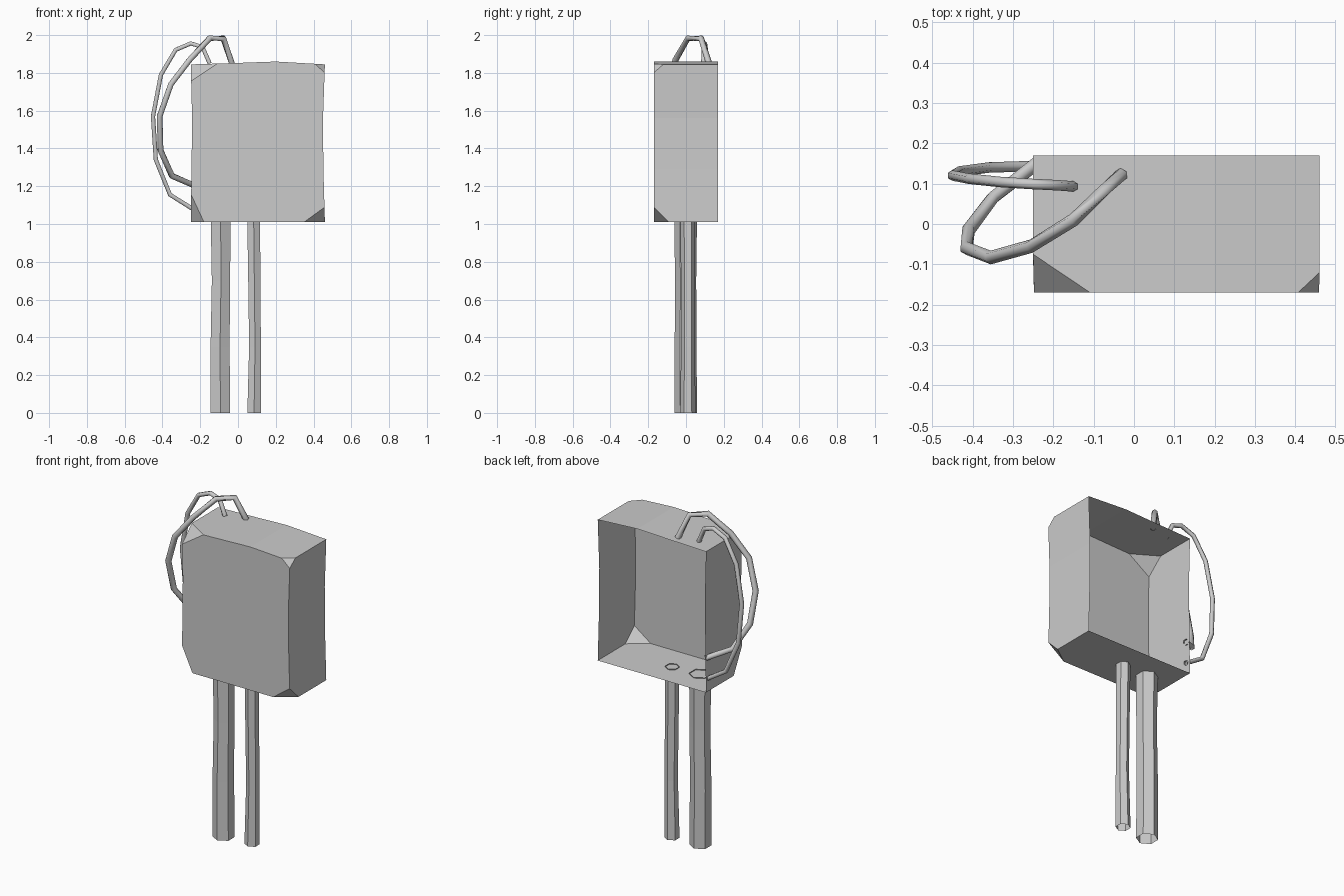
import bpy, bmesh, math
from mathutils import Vector

if "Cube" in bpy.data.objects:
    bpy.data.objects.remove(bpy.data.objects["Cube"])


def finish(name, bm, smooth=False):
    bmesh.ops.recalc_face_normals(bm, faces=bm.faces)
    mesh = bpy.data.meshes.new(name)
    bm.to_mesh(mesh)
    bm.free()
    for p in mesh.polygons:
        p.use_smooth = smooth
    ob = bpy.data.objects.new(name, mesh)
    bpy.context.collection.objects.link(ob)
    return ob


def tube(name, path, radii, sides=6, smooth=False):
    """Open tube along a path; the first vertex of each ring points along +y."""
    pts = [Vector(p) for p in path]
    bm = bmesh.new()
    rings = []
    for i, p in enumerate(pts):
        a = (p - pts[i - 1]).normalized() if i else Vector()
        b = (pts[i + 1] - p).normalized() if i < len(pts) - 1 else Vector()
        t = (a + b).normalized()
        u = Vector((0, 1, 0))
        u = (u - t * u.dot(t)).normalized()
        v = t.cross(u)
        ring = []
        for k in range(sides):
            ang = 2 * math.pi * k / sides
            ring.append(bm.verts.new(p + radii[i] * (u * math.cos(ang) + v * math.sin(ang))))
        rings.append(ring)
    for r, s in zip(rings, rings[1:]):
        for k in range(sides):
            n = (k + 1) % sides
            bm.faces.new((r[k], r[n], s[n], s[k]))
    return finish(name, bm, smooth)


# Body: slightly warped shell, open at the back
outline = [(-0.25, 1.01), (0.46, 1.01), (0.452, 1.29), (0.45, 1.56), (0.46, 1.845),
           (0.20, 1.86), (-0.02, 1.852), (-0.25, 1.845), (-0.243, 1.56), (-0.246, 1.29)]
bm = bmesh.new()
front = [bm.verts.new((x, -0.17, z)) for x, z in outline]
back = [bm.verts.new((x, 0.17, z)) for x, z in outline]
bm.faces.new(front)
for i in range(len(outline)):
    j = (i + 1) % len(outline)
    bm.faces.new((front[i], front[j], back[j], back[i]))

# Front corners cut off: corner x, z and cut lengths along x, y, z
for x, z, cx, cy, cz in [(-0.25, 1.845, 0.135, 0.095, 0.09), (0.46, 1.845, 0.05, 0.05, 0.045),
                         (0.46, 1.01, 0.11, 0.08, 0.08), (-0.25, 1.01, 0.07, 0.08, 0.15)]:
    sx = 1 if x > 0 else -1
    sz = 1 if z > 1.5 else -1
    normal = Vector((sx / cx, -1 / cy, sz / cz)).normalized()
    cut = bmesh.ops.bisect_plane(bm, geom=bm.verts[:] + bm.edges[:] + bm.faces[:],
                                 plane_co=(x - sx * cx, -0.17, z), plane_no=normal,
                                 clear_outer=True)
    edges = [e for e in cut["geom_cut"] if isinstance(e, bmesh.types.BMEdge)]
    bmesh.ops.edgenet_fill(bm, edges=edges)
finish("body", bm)

# Legs: open six-sided posts with a slight wobble
tube("thick_leg", [(-0.093, -0.002, 0), (-0.095, -0.002, 0.35), (-0.09, -0.002, 0.7), (-0.092, -0.002, 1.015)],
     [0.06, 0.058, 0.056, 0.06])
tube("thin_leg", [(0.085, 0.01, 0), (0.09, 0.01, 0.35), (0.087, 0.01, 0.65), (0.083, 0.01, 1.015)],
     [0.041, 0.036, 0.037, 0.039])

# Arching arms, from the top of the body round to its left side
tube("thick_arm", [(-0.032, 0.122, 1.85), (-0.078, 0.08, 1.983), (-0.15, 0.01, 1.983),
                   (-0.255, -0.055, 1.87), (-0.355, -0.083, 1.74), (-0.415, -0.06, 1.57),
                   (-0.41, -0.015, 1.39), (-0.35, 0.065, 1.255), (-0.235, 0.155, 1.205)],
     [0.017] * 9, smooth=True)
tube("thin_arm", [(-0.15, 0.093, 1.85), (-0.188, 0.096, 1.937), (-0.25, 0.099, 1.956),
                  (-0.33, 0.104, 1.922), (-0.408, 0.112, 1.79), (-0.45, 0.12, 1.57),
                  (-0.435, 0.13, 1.34), (-0.36, 0.14, 1.155), (-0.24, 0.144, 1.08)],
     [0.013] * 9, smooth=True)
